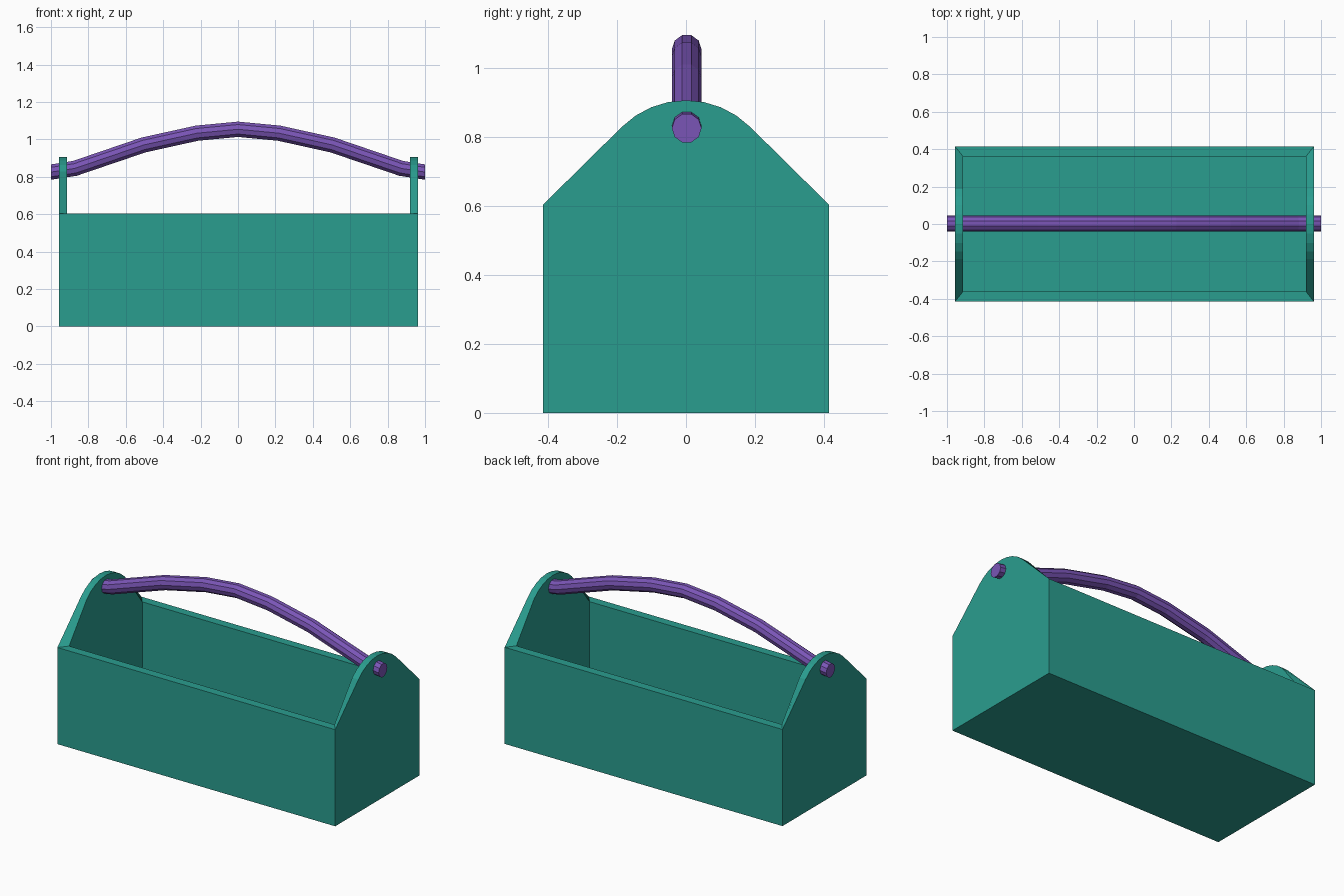
import bpy, bmesh, math
from mathutils import Vector

cube = bpy.data.objects.get("Cube")
if cube:
    bpy.data.objects.remove(cube, do_unlink=True)


def material(name, rgb):
    mat = bpy.data.materials.new(name)
    mat.use_nodes = True
    mat.diffuse_color = (*rgb, 1)
    mat.node_tree.nodes["Principled BSDF"].inputs["Base Color"].default_value = (*rgb, 1)
    return mat


def finish(bm, name, mat):
    bmesh.ops.recalc_face_normals(bm, faces=bm.faces)
    mesh = bpy.data.meshes.new(name)
    bm.to_mesh(mesh)
    bm.free()
    mesh.materials.append(mat)
    obj = bpy.data.objects.new(name, mesh)
    bpy.context.collection.objects.link(obj)
    return obj


teal = material("teal", (0.023, 0.337, 0.275))
purple = material("purple", (0.195, 0.091, 0.468))

RIM = 0.603
FLOOR = 0.045
ARC_RADIUS = 0.263
ARC_CENTRE = 0.643
ARC_STEPS = 8


def end_profile(half_width, base):
    """Gabled end outline with a rounded top, running from +y base to -y base."""
    pts = [(half_width, base), (half_width, RIM)]
    for i in range(ARC_STEPS + 1):
        a = math.radians(45 + 90 * i / ARC_STEPS)
        pts.append((ARC_RADIUS * math.cos(a), ARC_CENTRE + ARC_RADIUS * math.sin(a)))
    return pts + [(-half_width, RIM), (-half_width, base)]


# Open tray: an outer and an inner skin joined along the rim
bm = bmesh.new()


def end_loop(x, half_width, base):
    loop = [bm.verts.new((x, y, z)) for y, z in end_profile(half_width, base)]
    bm.faces.new(loop)
    return loop


outer = [end_loop(x, 0.415, 0) for x in (-0.957, 0.962)]
inner = [end_loop(x, 0.361, FLOOR) for x in (-0.914, 0.919)]

# Long walls and floor of each skin
for a, b in (outer, inner):
    for i, j in ((0, 1), (-2, -1), (-1, 0)):
        bm.faces.new((a[i], a[j], b[j], b[i]))
# Top edges of the long walls
for i in (1, -2):
    bm.faces.new((outer[0][i], outer[1][i], inner[1][i], inner[0][i]))
# Edges of the gabled ends
for out, inn in zip(outer, inner):
    for i in range(1, len(out) - 2):
        bm.faces.new((out[i], out[i + 1], inn[i + 1], inn[i]))
finish(bm, "tray", teal)

# Arched carrying handle: ten-sided bar mitred along its path
half = [(0, 1.054), (0.22, 1.033), (0.505, 0.97), (0.872, 0.845), (1, 0.825)]
path = [Vector((-x, 0.002, z)) for x, z in reversed(half[1:])]
path += [Vector((x, 0.002, z)) for x, z in half]
SIDES = 10
RADIUS = 0.043

bm = bmesh.new()
rings = []
for i, p in enumerate(path):
    if 0 < i < len(path) - 1:
        tangent = (p - path[i - 1]).normalized() + (path[i + 1] - p).normalized()
    else:
        tangent = Vector((1, 0, 0))
    up = Vector((-tangent.z, 0, tangent.x)).normalized()
    side = Vector((0, 1, 0))
    rings.append([
        bm.verts.new(p + RADIUS * (side * math.cos(t) + up * math.sin(t)))
        for t in (math.tau * k / SIDES for k in range(SIDES))
    ])
for a, b in zip(rings, rings[1:]):
    for k in range(SIDES):
        n = (k + 1) % SIDES
        bm.faces.new((a[k], a[n], b[n], b[k]))
bm.faces.new(rings[0])
bm.faces.new(rings[-1])
finish(bm, "handle", purple)
